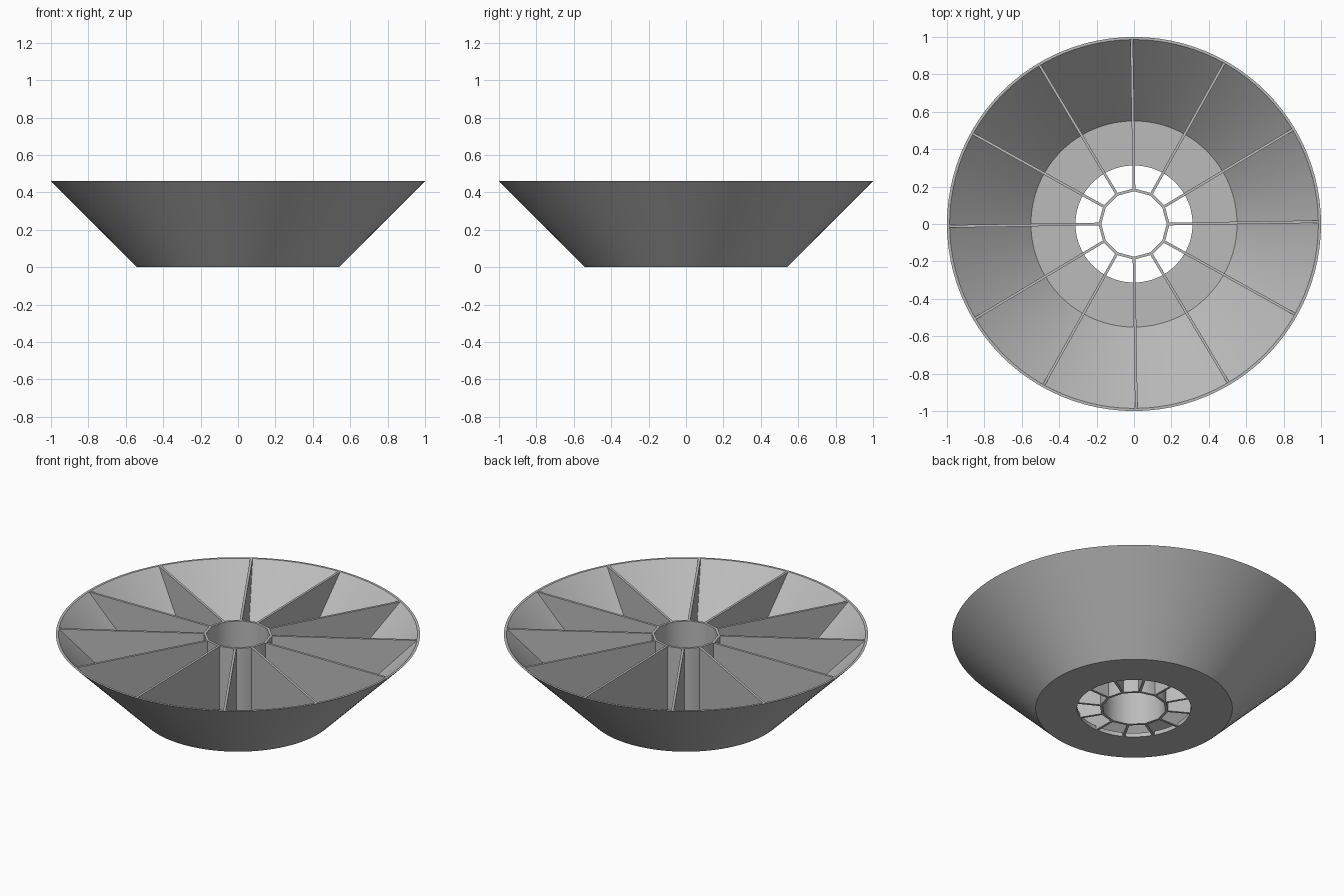
import bpy
import math

cube = bpy.data.objects.get("Cube")
if cube:
    bpy.data.objects.remove(cube, do_unlink=True)

HEIGHT = 0.46
FLOOR = 0.025
HOLE = 0.313
HUB_OUT, HUB_IN = 0.19, 0.175
WALL = 0.014
RIBS = 12
TWIST = math.radians(0.9)

grey = bpy.data.materials.new("plain grey")
grey.use_nodes = True
color = (0.5, 0.5, 0.5, 1)
grey.diffuse_color = color
grey.node_tree.nodes["Principled BSDF"].inputs["Base Color"].default_value = color


def add_part(name, verts, faces):
    mesh = bpy.data.meshes.new(name)
    mesh.from_pydata(verts, [], faces)
    mesh.materials.append(grey)
    obj = bpy.data.objects.new(name, mesh)
    bpy.context.collection.objects.link(obj)
    return obj


def smooth(obj, angle):
    bpy.ops.object.select_all(action="DESELECT")
    obj.select_set(True)
    bpy.context.view_layer.objects.active = obj
    bpy.ops.object.shade_smooth_by_angle(angle=math.radians(angle))


def lathe(name, profile, sides, angle):
    """Revolve a closed (radius, z) profile, listed anticlockwise."""
    n = len(profile)
    verts, faces = [], []
    for i in range(sides):
        a = math.tau * i / sides
        verts += [(r * math.cos(a), r * math.sin(a), z) for r, z in profile]
        j = (i + 1) % sides
        for k in range(n):
            m = (k + 1) % n
            faces.append((i * n + k, j * n + k, j * n + m, i * n + m))
    obj = add_part(name, verts, faces)
    smooth(obj, angle)
    return obj


# Flared bowl with an open floor
lathe("bowl", [(HOLE, 0), (0.54, 0), (1, HEIGHT), (1 - WALL, HEIGHT),
               (0.54 + FLOOR - WALL, FLOOR), (HOLE, FLOOR)], 96, 30)

# Central twelve-sided hub tube
lathe("hub", [(HUB_IN, 0), (HUB_OUT, 0), (HUB_OUT, HEIGHT), (HUB_IN, HEIGHT)], RIBS, 35)

# Radial ribs: side profile from hub to wall, given thickness
half = 0.007
side = [(0.182, 0), (0.535, 0.002), (0.99, HEIGHT - 0.0005), (0.182, HEIGHT - 0.0005)]
rib_verts = [(x, y, z) for y in (-half, half) for x, z in side]
rib_faces = [(0, 1, 2, 3), (7, 6, 5, 4)]
rib_faces += [(k, k + 4, (k + 1) % 4 + 4, (k + 1) % 4) for k in range(4)]
for i in range(RIBS):
    rib = add_part(f"rib_{i + 1}", rib_verts, rib_faces)
    # Each rib leans slightly off the radius about its hub end
    a = math.tau * i / RIBS
    lean = a + TWIST
    rib.rotation_euler.z = lean
    rib.location.x = HUB_OUT * (math.cos(a) - math.cos(lean))
    rib.location.y = HUB_OUT * (math.sin(a) - math.sin(lean))
